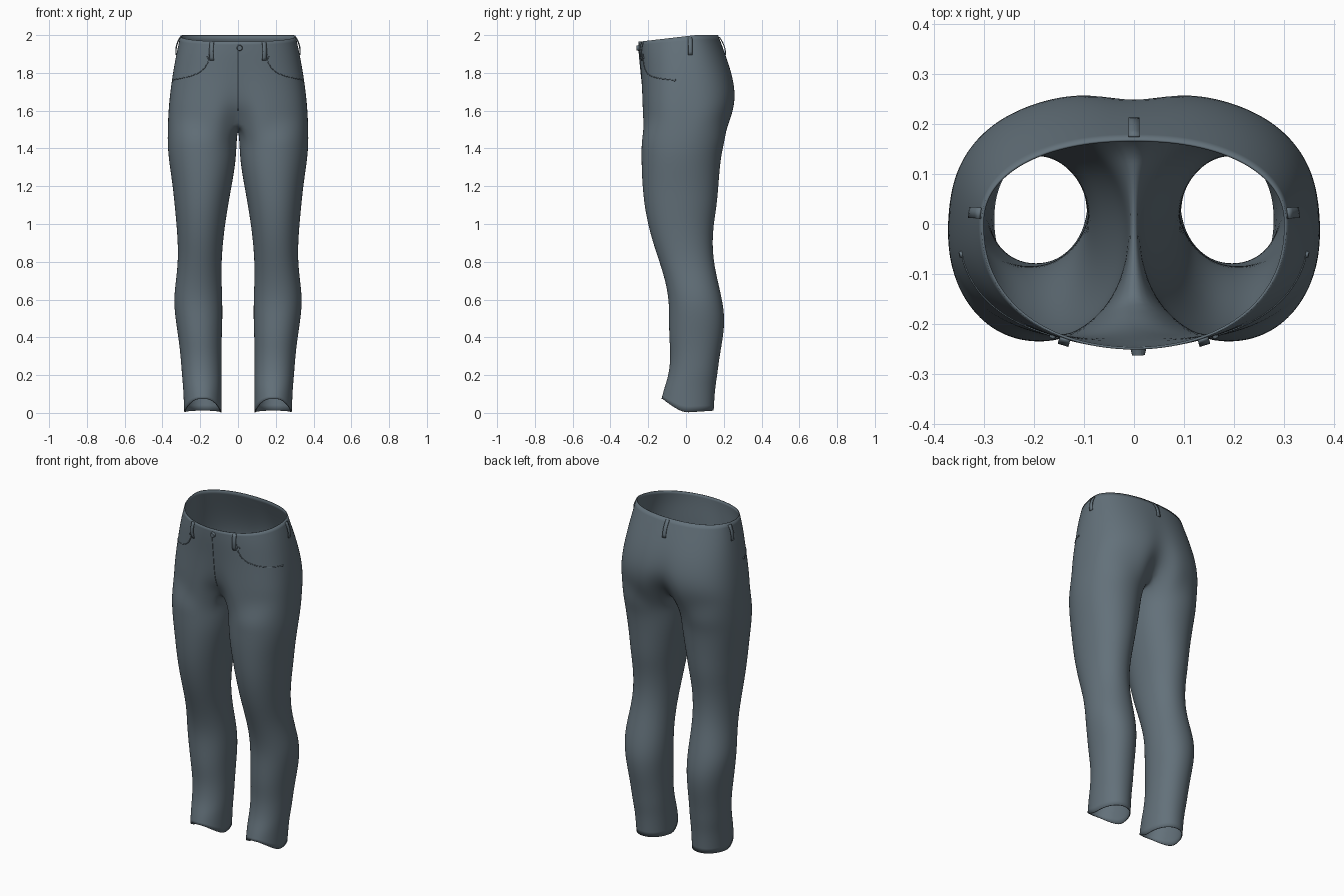
import bpy, bmesh, math
from mathutils import Vector
from mathutils.bvhtree import BVHTree

if "Cube" in bpy.data.objects:
    bpy.data.objects.remove(bpy.data.objects["Cube"])

denim = bpy.data.materials.new("slate_denim")
denim.diffuse_color = (0.125, 0.165, 0.195, 1)
denim.use_nodes = True
denim.node_tree.nodes["Principled BSDF"].inputs["Base Color"].default_value = denim.diffuse_color

M, K = 24, 9      # outer segments per half, inner seam points


def spow(v, e):
    return math.copysign(abs(v) ** e, v)


def finish(name, bm):
    me = bpy.data.meshes.new(name)
    bm.to_mesh(me)
    bm.free()
    ob = bpy.data.objects.new(name, me)
    bpy.context.collection.objects.link(ob)
    me.materials.append(denim)
    for p in me.polygons:
        p.use_smooth = True
    return ob


def waist_z(y):
    return 2.0 - 0.035 * min(1, max(0, (0.05 - y) / 0.3))


def hem_z(y):
    return 0.002 + 0.073 * min(1, max(0, -y / 0.125)) ** 1.4 + 0.01 * max(0, y / 0.147)


# hips: z, half width, front y, front centre y, back y, back centre y, squareness
HIPS = [(2.00, .306, -.250, -.252, .170, .170, 2.2),
        (1.90, .327, -.248, -.250, .210, .208, 2.3),
        (1.80, .345, -.240, -.238, .246, .240, 2.4),
        (1.70, .359, -.238, -.226, .268, .252, 2.5),
        (1.62, .367, -.237, -.205, .263, .218, 2.6),
        (1.55, .371, -.236, -.150, .243, .155, 2.6)]
# legs: z, inner x, outer x, front y, back y
LEGS = [(1.45, .006, .374, -.236, .208), (1.38, .009, .371, -.236, .190),
        (1.30, .016, .361, -.236, .180), (1.20, .034, .346, -.231, .172),
        (1.10, .052, .336, -.221, .164), (1.00, .068, .326, -.202, .147),
        (0.90, .080, .319, -.175, .140), (0.80, .087, .318, -.141, .147),
        (0.70, .087, .329, -.110, .168), (0.60, .083, .341, -.091, .192),
        (0.50, .082, .332, -.090, .206), (0.40, .086, .316, -.090, .197),
        (0.30, .088, .304, -.081, .178), (0.20, .087, .297, -.092, .166),
        (0.13, .087, .290, -.116, .154), (0.00, .088, .285, -.130, .147)]

# trousers: one half as stacked rings, mirrored
bm = bmesh.new()
rings = []
for r, (z, w, yf, yfc, yb, ybc, n) in enumerate(HIPS):
    ring = []
    for i in range(M + 1):
        a = math.pi * (i / M - 0.5)
        x = 0 if i in (0, M) else w * abs(math.cos(a)) ** (2 / n)
        s = spow(math.sin(a), 2 / n)
        y = s * (yb if s > 0 else -yf)
        y += ((ybc - yb) if s > 0 else (yfc - yf)) * math.exp(-(x / 0.06) ** 2)
        ring.append(bm.verts.new((x, y, waist_z(y) if r == 0 else z)))
    rings.append(ring)
# crotch seam closes the last hip ring
y0, y1 = rings[-1][-1].co.y, rings[-1][0].co.y
seam = []
for k in range(1, K + 1):
    t = k / (K + 1)
    seam.append(bm.verts.new((0, y0 + (y1 - y0) * t, 1.55 - 0.05 * math.sin(math.pi * t))))
legs = [rings[-1] + seam]
for z, xi, xo, yf, yb in LEGS:
    ring = []
    for i in range(M + 1 + K):
        if i <= M:
            a = math.radians(-135 + 270 * i / M)
        else:
            a = math.radians(135 + 90 * (i - M) / (K + 1))
        x = (xi + xo) / 2 + (xo - xi) / 2 * spow(math.cos(a), .95)
        y = (yf + yb) / 2 + (yb - yf) / 2 * spow(math.sin(a), .95)
        ring.append(bm.verts.new((x, y, hem_z(y) if z == 0 else z)))
    legs.append(ring)
for a, b in zip(rings, rings[1:]):
    for i in range(M):
        bm.faces.new((a[i], b[i], b[i + 1], a[i + 1]))
for a, b in zip(legs, legs[1:]):
    for i in range(len(a)):
        j = (i + 1) % len(a)
        bm.faces.new((a[i], b[i], b[j], a[j]))
trousers = finish("trousers", bm)
mir = trousers.modifiers.new("mirror", 'MIRROR')
mir.use_clip = True
mir.merge_threshold = 0.0005
sub = trousers.modifiers.new("smooth", 'SUBSURF')
sub.levels = sub.render_levels = 2

# surface lookup for the sewn-on parts
bpy.context.view_layer.update()
dg = bpy.context.evaluated_depsgraph_get()
tree = BVHTree.FromObject(trousers, dg)
sol = trousers.modifiers.new("cloth_thickness", 'SOLIDIFY')
sol.thickness = 0.005
sol.offset = -1


def on_cloth(deg, z):
    d = Vector((math.cos(math.radians(deg)), math.sin(math.radians(deg)), 0))
    p, nrm, _, _ = tree.ray_cast(d + Vector((0, 0, z)), -d)
    if nrm.dot(d) < 0:
        nrm = -nrm
    return p, nrm


def belt_loop(name, deg, z0, z1):
    b = bmesh.new()
    prev = None
    for i in range(7):
        t = i / 6
        p, nrm = on_cloth(deg, z0 + (z1 - z0) * t)
        side = nrm.cross(Vector((0, 0, 1))).normalized() * 0.011
        p = p + nrm * (0.002 + 0.008 * math.sin(math.pi * t))
        row = [b.verts.new(p + side), b.verts.new(p - side)]
        if prev:
            b.faces.new((prev[0], row[0], row[1], prev[1]))
        prev = row
    m = finish(name, b).modifiers.new("thickness", 'SOLIDIFY')
    m.thickness, m.offset = 0.005, 0


def stud(name, deg, z, radius, height):
    p, nrm = on_cloth(deg, z)
    b = bmesh.new()
    bmesh.ops.create_cone(b, cap_ends=True, segments=16, radius1=radius,
                          radius2=radius * 0.8, depth=height)
    ob = finish(name, b)
    for f in ob.data.polygons:
        f.use_smooth = False
    ob.rotation_euler = nrm.to_track_quat('Z', 'Y').to_euler()
    ob.location = p + nrm * height * 0.4


def stitch(name, path, steps=6):
    pts = []
    for (a0, z0), (a1, z1) in zip(path, path[1:]):
        for s in range(steps):
            t = s / steps
            pts.append(on_cloth(a0 + (a1 - a0) * t, z0 + (z1 - z0) * t)[0])
    pts.append(on_cloth(*path[-1])[0])
    cu = bpy.data.curves.new(name, 'CURVE')
    cu.dimensions = '3D'
    cu.bevel_depth = 0.0025
    cu.bevel_resolution = 1
    sp = cu.splines.new('POLY')
    sp.points.add(len(pts) - 1)
    for q, p in zip(sp.points, pts):
        q.co = (*p, 1)
    cu.materials.append(denim)
    bpy.context.collection.objects.link(bpy.data.objects.new(name, cu))


# belt loops, pocket edges and rivets on both sides
POCKET = [(-56, 1.90), (-55, 1.86), (-51, 1.825), (-45, 1.80), (-36, 1.782),
          (-24, 1.77), (-10, 1.762)]
for tag, flip in (("right", False), ("left", True)):
    def ang(d):
        return 180 - d if flip else d
    belt_loop("front_belt_loop_" + tag, ang(-59), 1.865, 1.962)
    belt_loop("side_belt_loop_" + tag, ang(4), 1.895, 1.985)
    stitch("pocket_edge_" + tag, [(ang(d), z) for d, z in POCKET])
    stud("pocket_rivet_front_" + tag, ang(-54), 1.88, 0.007, 0.006)
    stud("pocket_rivet_side_" + tag, ang(-10), 1.762, 0.007, 0.006)
belt_loop("back_belt_loop", 90, 1.895, 1.99)

# fly
stitch("fly_seam", [(-90, 1.95), (-90, 1.60)], 24)
stud("waist_button", -88, 1.932, 0.016, 0.014)
